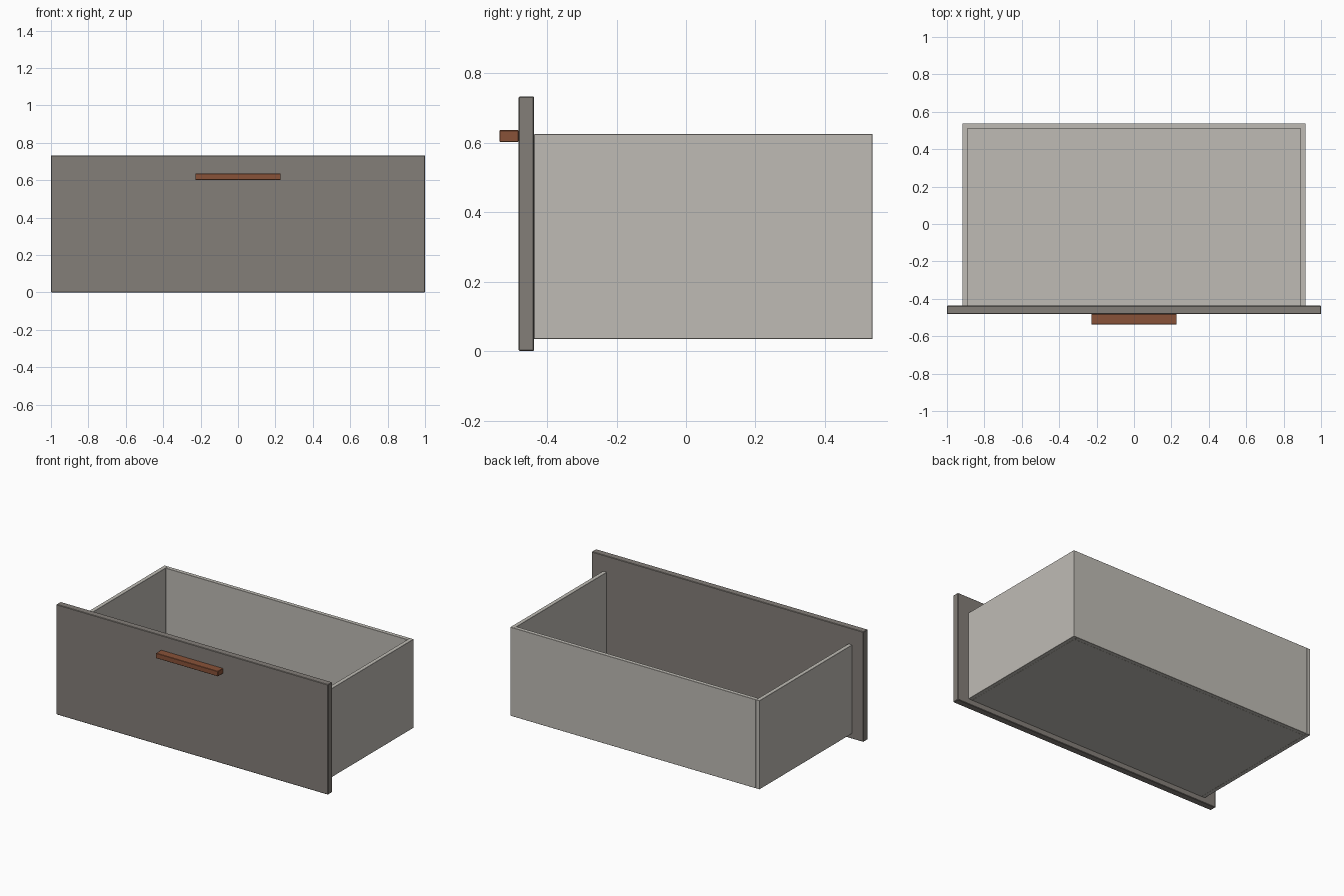
import bpy

default = bpy.data.objects.get("Cube")
if default:
    bpy.data.objects.remove(default, do_unlink=True)


def make_material(name, rgb):
    mat = bpy.data.materials.new(name)
    mat.use_nodes = True
    colour = (*rgb, 1.0)
    mat.diffuse_color = colour
    bsdf = next(n for n in mat.node_tree.nodes if n.type == 'BSDF_PRINCIPLED')
    bsdf.inputs["Base Color"].default_value = colour
    return mat


def board(name, x, y, z, mat, bevel=0.0):
    """Box spanning the (min, max) pairs x, y and z."""
    spans = (x, y, z)
    bpy.ops.mesh.primitive_cube_add(size=1, location=[(a + b) / 2 for a, b in spans])
    obj = bpy.context.object
    obj.name = name
    obj.scale = [b - a for a, b in spans]
    bpy.ops.object.transform_apply(location=False, rotation=False, scale=True)
    obj.data.materials.append(mat)
    if bevel:
        mod = obj.modifiers.new("eased edges", 'BEVEL')
        mod.width = bevel
        mod.segments = 1
    return obj


front_grey = make_material("warm dark grey", (0.23, 0.21, 0.19))
box_grey = make_material("light warm grey", (0.52, 0.50, 0.46))
handle_brown = make_material("reddish brown", (0.25, 0.085, 0.04))

# Main dimensions
outer, inner = 0.917, 0.89
front_y, joint_y, back_y = -0.482, -0.437, 0.537
wall = outer - inner
low, high = 0.035, 0.625

# Front panel and handle
board("front_panel", (-1, 1), (front_y, joint_y), (0, 0.733), front_grey, 0.003)
board("handle", (-0.228, 0.228), (-0.537, front_y), (0.602, 0.636), handle_brown, 0.002)

# Box walls
for name, side in (("left_side", 1), ("right_side", -1)):
    x = sorted((side * inner, side * outer))
    board(name, x, (joint_y, back_y), (low, high), box_grey, 0.001)
board("back_panel", (-inner, inner), (back_y - wall, back_y), (low, high), box_grey, 0.001)

# Floor
board("bottom_panel", (-inner, inner), (joint_y, back_y - wall), (low, low + 0.02), box_grey)
